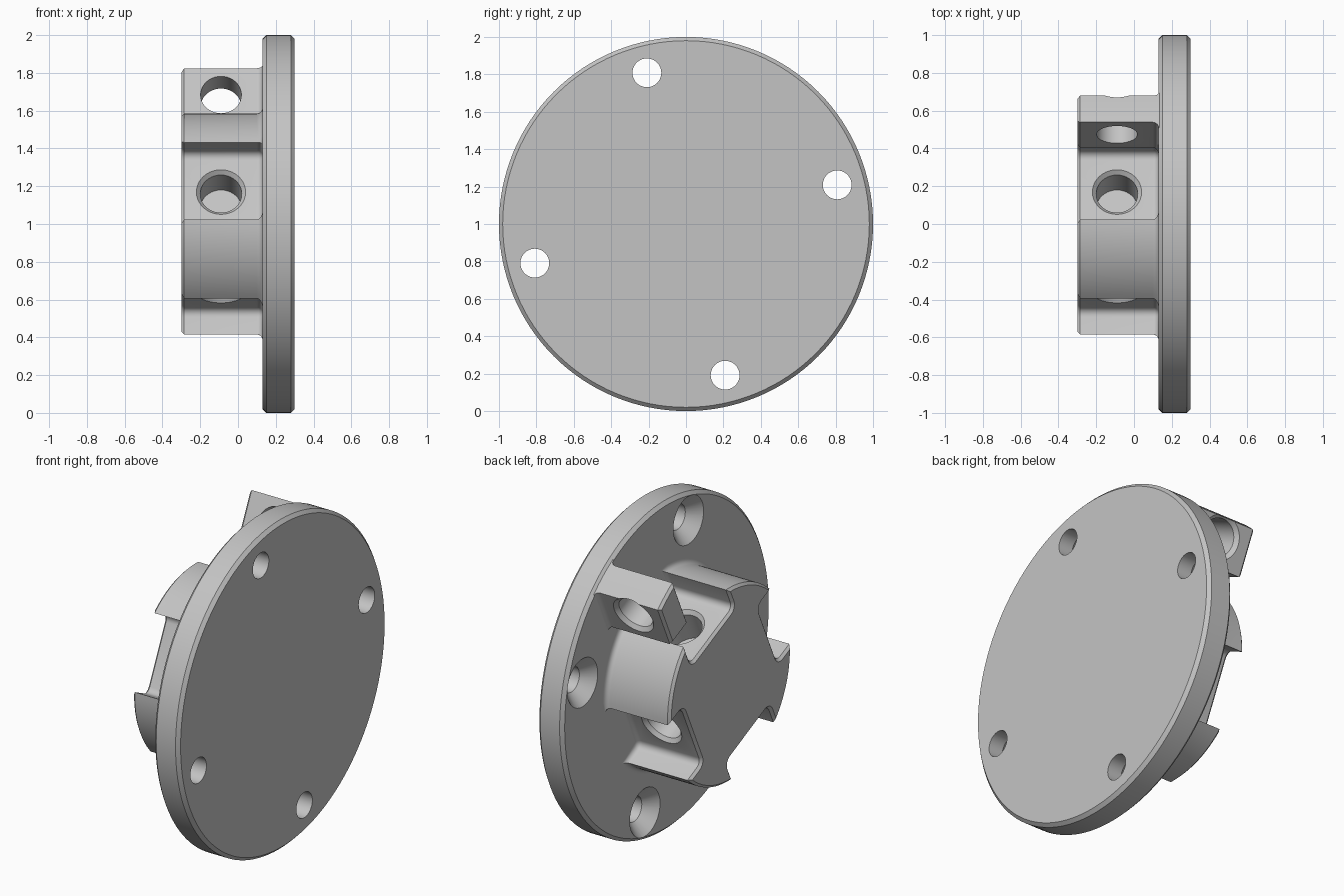
import bpy, bmesh
from math import sin, cos, pi, radians, sqrt, atan2
from mathutils import Vector

if "Cube" in bpy.data.objects:
    bpy.data.objects.remove(bpy.data.objects["Cube"])

metal = bpy.data.materials.new("grey_metal")
metal.use_nodes = True
metal.diffuse_color = (0.55, 0.55, 0.55, 1)
metal.node_tree.nodes["Principled BSDF"].inputs["Base Color"].default_value = metal.diffuse_color

CENTRE = Vector((0, 0, 1))
FRONT, ROOT, BACK = -0.30, 0.13, 0.30     # positions along the x axis
HOLE_X = -0.09
TILT = 25


def polar(angle, r=1.0):
    """Point in the y-z plane."""
    return Vector((r * cos(radians(angle)), r * sin(radians(angle))))


def loft(bm, rings):
    """Closed solid through a list of equal-length rings."""
    loops = [[bm.verts.new(p) for p in ring] for ring in rings]
    n = len(loops[0])
    for a, b in zip(loops, loops[1:]):
        for i in range(n):
            bm.faces.new((a[i], a[(i + 1) % n], b[(i + 1) % n], b[i]))
    bm.faces.new(loops[0][::-1])
    bm.faces.new(loops[-1])


def lathe(bm, origin, axis, profile, sides=40):
    """Solid of revolution; profile is (distance along axis, radius)."""
    q = axis.to_track_quat('Z', 'Y')
    loft(bm, [[origin + q @ Vector((r * cos(2 * pi * i / sides), r * sin(2 * pi * i / sides), d))
               for i in range(sides)] for d, r in profile])


def finish(name, bm):
    bmesh.ops.recalc_face_normals(bm, faces=bm.faces[:])
    mesh = bpy.data.meshes.new(name)
    bm.to_mesh(mesh)
    bm.free()
    mesh.materials.append(metal)
    obj = bpy.data.objects.new(name, mesh)
    bpy.context.collection.objects.link(obj)
    return obj


def drill(obj, cutter_bm):
    """Cut the holes, remove the cutter and shade the part."""
    cutter = finish(obj.name + "_cutter", cutter_bm)
    cutter.hide_render = True
    mod = obj.modifiers.new("holes", 'BOOLEAN')
    mod.operation = 'DIFFERENCE'
    mod.solver = 'EXACT'
    mod.object = cutter
    bpy.ops.object.select_all(action='DESELECT')
    bpy.context.view_layer.objects.active = obj
    obj.select_set(True)
    bpy.ops.object.modifier_apply(modifier=mod.name)
    bpy.data.objects.remove(cutter)
    bpy.ops.object.shade_smooth_by_angle(angle=radians(30))


def offset(outline, d, limit):
    """Grow a counter-clockwise outline by d, kept inside a radius limit."""
    result = []
    for i, p in enumerate(outline):
        e1 = (p - outline[i - 1]).normalized()
        e2 = (outline[(i + 1) % len(outline)] - p).normalized()
        n1, n2 = Vector((e1.y, -e1.x)), Vector((e2.y, -e2.x))
        q = p + (n1 + n2) * d / (1 + n1.dot(n2))
        if q.length > limit:
            q = q.normalized() * limit
        result.append(q)
    return result


def boss(name, outline, limit=2.0, chamfer=0.015, fillet=0.03):
    """Prism along x: chamfered free end, filleted root on the disc."""
    stations = [(FRONT, -chamfer), (FRONT + chamfer, 0)]
    for i in range(6):
        a = i * pi / 10
        stations.append((ROOT - fillet + fillet * sin(a), fillet * (1 - cos(a))))
    stations.append((ROOT + 0.03, fillet))
    bm = bmesh.new()
    loft(bm, [[CENTRE + Vector((x, p.x, p.y)) for p in offset(outline, d, limit)]
              for x, d in stations])
    return finish(name, bm)


# Mounting disc with chamfered rim and four countersunk holes
bm = bmesh.new()
lathe(bm, CENTRE, Vector((1, 0, 0)),
      [(ROOT, 0.98), (ROOT + 0.02, 1), (BACK - 0.02, 1), (BACK, 0.98)], 128)
disc = finish("mounting_disc", bm)
bm = bmesh.new()
for k in range(4):
    p = polar(14.5 + 90 * k, 0.835)
    lathe(bm, CENTRE + Vector((ROOT, p.x, p.y)), Vector((1, 0, 0)),
          [(-0.01, 0.155), (0.075, 0.077), (0.3, 0.077)])
drill(disc, bm)

# Hub: four round lobes separated by flat-bottomed notches
R, FLAT, HALF, FIL = 0.585, 0.40, 0.225, 0.04
notch = [(HALF, sqrt(R * R - HALF * HALF))]
notch += [(HALF - FIL + FIL * cos(a), FLAT + FIL - FIL * sin(a))
          for a in (i * pi / 10 for i in range(6))]
notch += [(-t, n) for t, n in reversed(notch)]
spread = 90 - atan2(HALF, notch[0][1]) * 360 / pi     # angle of one lobe
outline = []
for k in range(4):
    a = 90 - TILT + 90 * k
    out, side = polar(a), polar(a - 90)
    outline += [out * n + side * t for t, n in notch]
    outline += [polar(a + 45 + spread * (i / 16 - 0.5), R) for i in range(1, 16)]
hub = boss("hub", outline)
bm = bmesh.new()
for k in range(4):
    d = polar(90 - TILT + 90 * k)
    axis = Vector((0, d.x, d.y))
    lathe(bm, CENTRE + Vector((HOLE_X, 0, 0)) + axis * FLAT, axis,
          [(-0.21, 0.11), (-0.022, 0.11), (0.004, 0.134)])
drill(hub, bm)

# Outer arm: tilted lug whose top follows the disc rim
out, up = polar(180 - TILT), polar(90 - TILT)
INNER, OUTER, LOW, RIM = -0.14, -0.315, 0.655, 0.985
outline = [out * OUTER + up * LOW, out * INNER + up * LOW]
for i in range(9):
    n = OUTER + (INNER - OUTER) * (1 - i / 8)
    outline.append(out * n + up * sqrt(RIM * RIM - n * n))
area = sum(p.x * q.y - p.y * q.x for p, q in zip(outline, outline[1:] + outline[:1]))
if area < 0:
    outline.reverse()
arm = boss("outer_arm", outline, limit=RIM)
bm = bmesh.new()
axis = Vector((0, out.x, out.y))
p = up * 0.82
lathe(bm, CENTRE + Vector((HOLE_X, p.x, p.y)), axis,
      [(OUTER - 0.004, 0.134), (OUTER + 0.022, 0.108), (INNER + 0.1, 0.108)])
drill(arm, bm)
